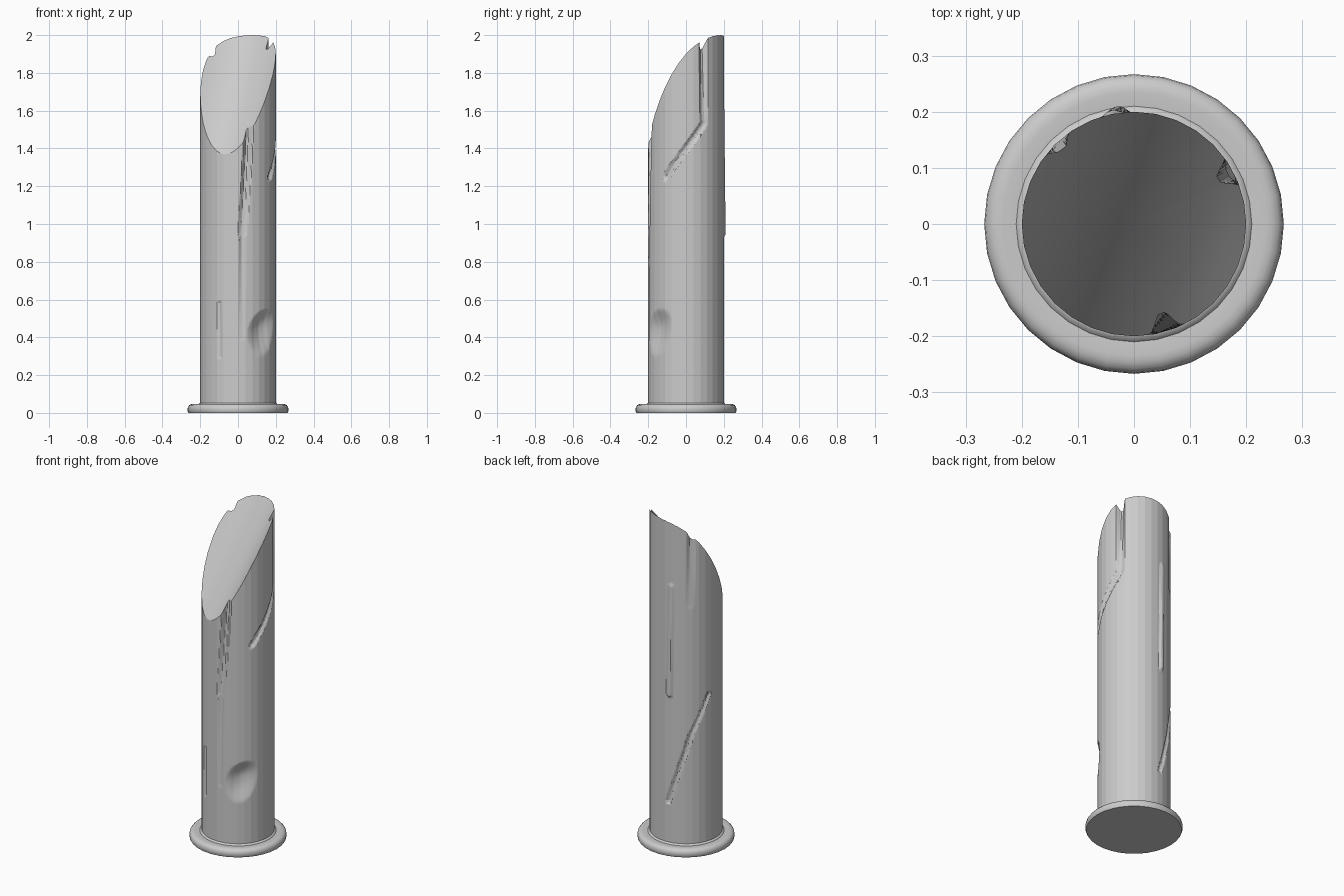
import bpy, bmesh
from math import sin, cos, pi, radians, hypot

if "Cube" in bpy.data.objects:
    bpy.data.objects.remove(bpy.data.objects["Cube"])

R, SIDES, COLS, ROWS = 0.2, 32, 192, 180

# Grooves: start angle, start z, end angle, end z, half width, start depth, end depth
GROOVES = [
    (28, 2.00, 28, 1.53, 0.026, 0.032, 0.008),     # right notch
    (28, 1.53, -32, 1.25, 0.022, 0.012, 0.012),    # right slash
    (288, 1.55, 277, 0.95, 0.026, 0.034, 0.010),   # front split
    (277, 0.95, 276, 0.40, 0.018, 0.010, 0.002),
    (134, 2.00, 132, 1.50, 0.026, 0.018, 0.002),   # back left chip
    (164, 0.94, 134, 0.72, 0.016, 0.010, 0.008),   # back left slash
    (134, 0.72, 96, 0.30, 0.018, 0.010, 0.010),
    (101, 1.60, 98, 0.95, 0.022, -0.006, -0.012),  # raised splinter at back
    (240, 0.58, 241, 0.30, 0.014, 0.006, 0.004),   # front left crack
]


def wrap(a):
    return (a + 180) % 360 - 180


def groove_depth(deg, z):
    total = 0
    for a1, z1, a2, z2, w, d1, d2 in GROOVES:
        k = radians(1) * R
        px, py = wrap(deg - a1) * k, z - z1
        dx, dy = wrap(a2 - a1) * k, z2 - z1
        t = max(0, min(1, (px * dx + py * dy) / (dx * dx + dy * dy)))
        f = 1 - hypot(px - t * dx, py - t * dy) / w
        if f > 0:
            d = (d1 + (d2 - d1) * t) * min(1, f * 1.5)
            total = d if abs(d) > abs(total) else total
    return total


def dent_depth(deg, z):
    # Soft oval dent, tilted, with a steeper upper edge
    u = wrap(deg + 49) * radians(1) * R
    v = z - 0.45 - 0.3 * u
    q = (u / 0.095) ** 2 + (v / (0.10 if v > 0 else 0.15)) ** 2
    return 0.03 * (1 - q) ** 1.5 if q < 1 else 0


def radius(deg, z):
    facet = 360 / SIDES
    flat = R * cos(pi / SIDES) / cos(radians(deg % facet - facet / 2))
    return flat - groove_depth(deg, z) - dent_depth(deg, z)


def cut_height(x, y):
    # Slanted trough-shaped cut
    u = 0.94 * x - 0.33 * y
    return 1.685 + 0.55 * x + 1.48 * y + 3 * u * u


def make_object(name, bm, angle):
    bmesh.ops.recalc_face_normals(bm, faces=bm.faces)
    me = bpy.data.meshes.new(name)
    bm.to_mesh(me)
    bm.free()
    ob = bpy.data.objects.new(name, me)
    bpy.context.collection.objects.link(ob)
    bpy.ops.object.select_all(action='DESELECT')
    bpy.context.view_layer.objects.active = ob
    ob.select_set(True)
    bpy.ops.object.shade_smooth_by_angle(angle=radians(angle))
    return ob


def bridge(bm, a, b):
    n = len(a)
    for i in range(n):
        j = (i + 1) % n
        bm.faces.new((a[i], a[j], b[j], b[i]))


# Shaft: scarred wall running up to the slanted cut
bm = bmesh.new()
Z0 = 0.03
rings = [[] for _ in range(ROWS + 1)]
rim = []
for i in range(COLS):
    deg = i * 360 / COLS
    c, s = cos(radians(deg)), sin(radians(deg))
    top = cut_height(R * c, R * s)
    for _ in range(3):
        r = radius(deg, top)
        top = cut_height(r * c, r * s)
    rim.append((r * c, r * s))
    for k in range(ROWS + 1):
        z = Z0 + (top - Z0) * k / ROWS
        rr = r if k == ROWS else radius(deg, z)
        rings[k].append(bm.verts.new((rr * c, rr * s, z)))
for a, b in zip(rings, rings[1:]):
    bridge(bm, a, b)

# Cut face as shrinking rings on the trough surface
prev = rings[-1]
for f in (0.85, 0.7, 0.55, 0.4, 0.25, 0.1):
    ring = [bm.verts.new((x * f, y * f, cut_height(x * f, y * f))) for x, y in rim]
    bridge(bm, prev, ring)
    prev = ring
bm.faces.new(prev)
bm.faces.new(rings[0])
make_object("shaft", bm, 10)

# Base flange: lathed rounded disc
bm = bmesh.new()
profile = [(0.262, 0), (0.266, 0.008), (0.267, 0.02), (0.265, 0.032), (0.258, 0.041),
           (0.247, 0.046), (0.235, 0.047), (0.21, 0.045), (0.204, 0.052), (0.197, 0.054)]
loops = []
for r, z in profile:
    loops.append([bm.verts.new((r * cos(2 * pi * i / SIDES), r * sin(2 * pi * i / SIDES), z))
                  for i in range(SIDES)])
for a, b in zip(loops, loops[1:]):
    bridge(bm, a, b)
bm.faces.new(loops[0])
bm.faces.new(loops[-1])
make_object("base_flange", bm, 40)
